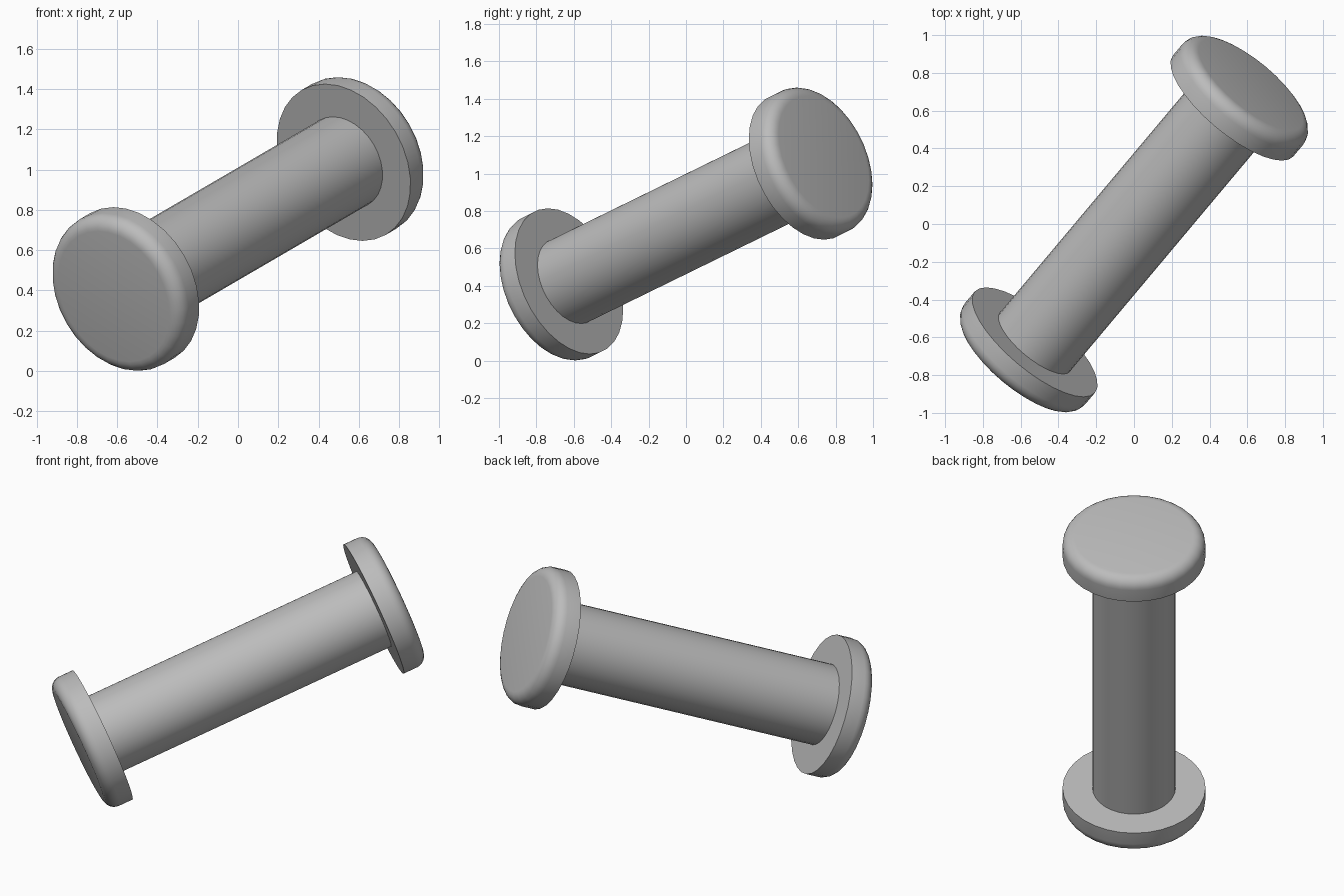
import bpy, bmesh, math
from mathutils import Matrix, Vector

cube = bpy.data.objects.get("Cube")
if cube:
    bpy.data.objects.remove(cube)

CENTRE = Vector((0, 0, 0.73))
AXIS = Vector((0.601, 0.716, 0.35)).normalized()
SEGMENTS = 32

grey = bpy.data.materials.new("plain grey")
grey.use_nodes = True
colour = (0.5, 0.5, 0.5, 1)
grey.diffuse_color = colour
grey.node_tree.nodes["Principled BSDF"].inputs["Base Color"].default_value = colour


def lathe(name, profile, direction):
    """Spin (radius, distance) points around the slanted axis."""
    bm = bmesh.new()
    verts = [bm.verts.new((r, 0, d)) for r, d in profile]
    edges = [bm.edges.new(pair) for pair in zip(verts, verts[1:])]
    bmesh.ops.spin(bm, geom=verts + edges, cent=(0, 0, 0), axis=(0, 0, 1),
                   angle=math.tau, steps=SEGMENTS, use_duplicate=False)
    bmesh.ops.remove_doubles(bm, verts=bm.verts, dist=0.0005)
    bmesh.ops.recalc_face_normals(bm, faces=bm.faces)
    mesh = bpy.data.meshes.new(name)
    bm.to_mesh(mesh)
    bm.free()
    mesh.materials.append(grey)
    obj = bpy.data.objects.new(name, mesh)
    bpy.context.collection.objects.link(obj)
    turn = direction.to_track_quat('Z', 'Y').to_matrix().to_4x4()
    obj.matrix_world = Matrix.Translation(CENTRE) @ turn
    bpy.ops.object.select_all(action='DESELECT')
    obj.select_set(True)
    bpy.context.view_layer.objects.active = obj
    bpy.ops.object.shade_smooth_by_angle(angle=math.radians(35))
    return obj


# Straight round shaft, ending inside both heads
lathe("shaft", [(0, -0.9), (0.242, -0.9), (0.242, 0.9), (0, 0.9)], AXIS)

# Flat heads: sharp inner rim, rounded outer rim
R, INNER, OUTER, ROUND = 0.416, 0.872, 1.026, 0.07
arc = [(R - ROUND + ROUND * math.cos(a), OUTER - ROUND + ROUND * math.sin(a))
       for a in (math.pi / 2 * i / 6 for i in range(7))]
head = [(0, INNER), (R, INNER)] + arc + [(0, OUTER)]
lathe("upper_head", head, AXIS)
lathe("lower_head", head, -AXIS)
